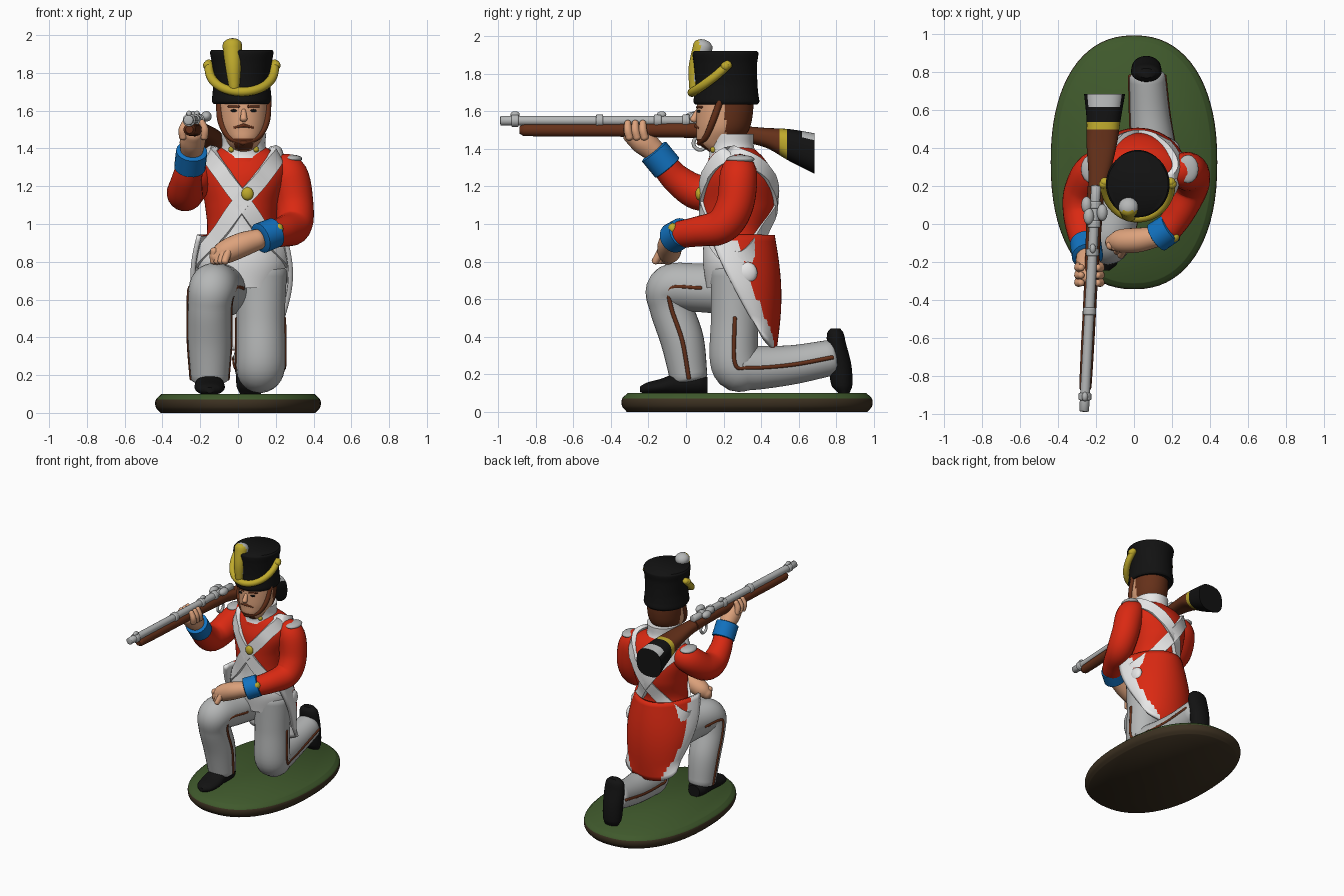
import bpy, bmesh
from math import sin, cos, pi, radians
from mathutils import Vector

if "Cube" in bpy.data.objects:
    bpy.data.objects.remove(bpy.data.objects["Cube"])


def paint(name, *rgb):
    m = bpy.data.materials.new(name)
    m.use_nodes = True
    m.diffuse_color = (*rgb, 1)
    m.node_tree.nodes["Principled BSDF"].inputs["Base Color"].default_value = (*rgb, 1)
    return m


WHITE = paint("white", .82, .82, .82)
GREY = paint("pale grey", .46, .47, .47)
RED = paint("coat red", .7, .022, .006)
BLACK = paint("black", .006, .006, .006)
BROWN = paint("brown", .13, .03, .01)
GOLD = paint("gold", .52, .4, .025)
BLUE = paint("cuff blue", .006, .17, .53)
SKIN = paint("skin", .72, .36, .2)
GREEN = paint("grass green", .05, .1, .025)
EARTH = paint("dark earth", .045, .03, .015)


def interp(keys, s):
    """Smooth curve through keys; the first entry of each key is the parameter."""
    i = max(k for k in range(len(keys) - 1) if k == 0 or keys[k][0] <= s)
    a, b = keys[i], keys[i + 1]
    p, q = keys[max(i - 1, 0)], keys[min(i + 2, len(keys) - 1)]
    h = b[0] - a[0]
    t = (s - a[0]) / h
    out = []
    for j in range(1, len(a)):
        m0 = (b[j] - p[j]) / (b[0] - p[0]) * h
        m1 = (q[j] - a[j]) / (q[0] - a[0]) * h
        out.append(a[j] * (1 - t) ** 2 * (1 + 2 * t) + m0 * t * (1 - t) ** 2
                   + b[j] * t * t * (3 - 2 * t) - m1 * t * t * (1 - t))
    return out


def skin(name, rings, mats, rule=None, closed=True, loop=False):
    """Join rings of points with quads and colour the faces by rule(centre, normal)."""
    bm = bmesh.new()
    rows = [[bm.verts.new(p) for p in r] for r in rings]
    n = len(rows[0])
    for a, b in zip(rows, rows[1:] + rows[:1] if loop else rows[1:]):
        for k in range(n if closed else n - 1):
            bm.faces.new((a[k], a[(k + 1) % n], b[(k + 1) % n], b[k]))
    if closed and not loop:
        bm.faces.new(rows[0])
        bm.faces.new(rows[-1])
    bmesh.ops.recalc_face_normals(bm, faces=bm.faces)
    if rule:
        for f in bm.faces:
            f.material_index = int(rule(f.calc_center_median(), f.normal))
    me = bpy.data.meshes.new(name)
    bm.to_mesh(me)
    bm.free()
    for m in mats:
        me.materials.append(m)
    ob = bpy.data.objects.new(name, me)
    bpy.context.collection.objects.link(ob)
    bpy.ops.object.select_all(action='DESELECT')
    ob.select_set(True)
    bpy.context.view_layer.objects.active = ob
    bpy.ops.object.shade_smooth_by_angle(angle=radians(50))
    return ob


def loft(name, keys, mats, rule=None, axis='z', n=40, steps=6, e=1.0):
    """Oval sections (along, c1, c2, r1, r2) stacked along z or y."""
    rings = []
    count = (len(keys) - 1) * steps
    for i in range(count + 1):
        k, f = divmod(i, steps)
        s = keys[k][0] if f == 0 else keys[k][0] + (keys[k + 1][0] - keys[k][0]) * f / steps
        c1, c2, r1, r2 = interp(keys, s)
        ring = []
        for j in range(n):
            c, d = cos(2 * pi * j / n), sin(2 * pi * j / n)
            u = c1 + r1 * abs(c) ** e * (1 if c > 0 else -1)
            v = c2 + r2 * abs(d) ** e * (1 if d > 0 else -1)
            ring.append((u, v, s) if axis == 'z' else (u, s, v))
        rings.append(ring)
    return skin(name, rings, mats, rule)


def tube(name, pts, mats, rule=None, n=20, steps=6, dome=0.7):
    """Round limb through (x, y, z, radius) points with domed ends."""
    keys = [(i, *p) for i, p in enumerate(pts)]
    path = [interp(keys, i / steps) for i in range((len(pts) - 1) * steps + 1)]
    spots = [(Vector(p[:3]), p[3]) for p in path]
    d0 = (spots[0][0] - spots[1][0]).normalized()
    d1 = (spots[-1][0] - spots[-2][0]).normalized()
    angles = [radians(a) for a in (25, 50, 70, 84)] if dome else []
    ends = [[(c + d * r * dome * sin(a), r * cos(a)) for a in angles]
            for (c, r), d in ((spots[0], d0), (spots[-1], d1))]
    spots = ends[0][::-1] + spots + ends[1]
    rings, u = [], None
    for i, (c, r) in enumerate(spots):
        t = (spots[min(i + 1, len(spots) - 1)][0] - spots[max(i - 1, 0)][0]).normalized()
        if u is None:
            u = t.orthogonal()
        u = (u - t * u.dot(t)).normalized()
        v = t.cross(u)
        rings.append([c + (u * cos(2 * pi * k / n) + v * sin(2 * pi * k / n)) * r for k in range(n)])
    return skin(name, rings, mats, rule)


def ball(name, c, r, mat):
    x, y, z = c
    a, b, h = r
    ks = [(z + h * sin(t), x, y, a * cos(t), b * cos(t)) for t in (radians(d) for d in range(-84, 85, 28))]
    return loft(name, ks, [mat], n=16, steps=2)


# base
loft("base", [(0, 0, .325, .41, .64), (.03, 0, .325, .435, .665), (.07, 0, .325, .435, .665),
              (.1, 0, .325, .405, .635)], [GREEN, EARTH], lambda c, n: n.z < .45, n=72, e=.88)

# torso with white waist
body = [(.66, .02, .26, .19, .15), (.8, .02, .27, .235, .18), (.95, .02, .26, .185, .165),
        (1.1, .02, .28, .195, .195), (1.25, .03, .28, .23, .19), (1.35, .03, .27, .21, .145),
        (1.42, .03, .25, .09, .09)]
loft("coat_body", body, [RED, WHITE],
     lambda c, n: (c.y < .27 and c.z < 1.13 - abs(c.x - .04) * 1.3) or c.z < .75, n=72, steps=10)

# coat skirt, open at the front, white turnbacks and lining
rows = []
for i in range(19):
    t = i / 18
    edge, back = .13 + .27 * t ** 1.2, .46 + .03 * sin(pi * t) + .01 * t
    rx = .225 + .04 * sin(pi * min(1, t * 1.2)) - .015 * t
    rows.append([(.02 + rx * sin(a), edge + (back - edge) * cos(a), .94 - .61 * t + .08 * t * (1 - cos(a)))
                 for a in (radians(-90 + 6 * k) for k in range(31))])
skirt = skin("coat_skirt", rows, [RED, WHITE],
             lambda c, n: c.y < .28 + .38 * (.85 - c.z) and abs(c.x - .02) > .12, closed=False)
mod = skirt.modifiers.new("thickness", 'SOLIDIFY')
mod.thickness, mod.offset, mod.material_offset = .025, 0, 1 if skirt.data.polygons[280].normal.y > 0 else 0

# crossed belts wrapping the torso
belt = [(i, a, z) for i, (a, z) in enumerate([(78, 1.38), (42, 1.32), (8, 1.16), (-40, .95), (-90, .81),
                                              (-140, .92), (-180, 1.1), (-225, 1.3), (-282, 1.38)])]


def on_body(a, z, off=0):
    cx, cy, rx, ry = interp(body, z)
    return Vector((cx + (rx + off) * sin(a), cy - (ry + off) * cos(a), z))


for side, label in ((1, "left"), (-1, "right")):
    pts = [(side * radians(a), z) for a, z in (interp(belt, i / 8) for i in range(65))]
    rings = []
    for i, (a, z) in enumerate(pts):
        p = on_body(a, z)
        t = on_body(*pts[min(i + 1, 64)]) - on_body(*pts[max(i - 1, 0)])
        out = Vector((sin(a), -cos(a), .25 if z > 1.25 else 0)).normalized()
        w = t.cross(out).normalized() * .042
        rings.append([p - w - out * .02, p + w - out * .02, p + w + out * .014, p - w + out * .014])
    skin(label + "_belt", rings, [WHITE], loop=True)
ball("belt_badge", (.05, .07, 1.16), (.032, .02, .035), GOLD)
ball("hip_pouch", (.25, .32, .74), (.03, .06, .06), WHITE)

# collar with buttons
loft("collar", [(1.33, .03, .25, .15, .135), (1.37, .03, .25, .13, .125), (1.42, .03, .24, .115, .12),
                (1.48, .03, .235, .12, .125)], [WHITE, RED], lambda c, n: c.z < 1.35)
for x in (-.035, .095):
    ball("collar_button", (x, .145, 1.395), (.016, .016, .016), GOLD)

# head
loft("head", [(1.38, .03, .2, .06, .07), (1.43, .03, .175, .085, .11), (1.5, .03, .195, .12, .14),
              (1.58, .03, .205, .13, .15), (1.67, .03, .21, .13, .15)], [SKIN, BROWN],
     lambda c, n: (c.y > .21 and c.z > 1.47) or (c.z < 1.455 and abs(c.x - .03) < .05 and c.y < .12), n=64)
tube("nose", [(.03, .06, 1.6, .012), (.03, .04, 1.555, .02)], [SKIN], n=12)
for s in (-1, 1):
    tube("chin_strap", [(.03 + s * .13, .18, 1.65, .018), (.03 + s * .12, .14, 1.54, .018),
                        (.03 + s * .075, .105, 1.46, .016), (.03, .07, 1.43, .014)], [BROWN], n=10)
    tube("moustache", [(.03, .052, 1.522, .01), (.03 + s * .05, .072, 1.51, .007)], [BROWN], n=8)
    ball("eye", (.03 + s * .05, .07, 1.6), (.019, .012, .008), BLACK)
    tube("brow", [(.03 + s * .025, .06, 1.622, .007), (.03 + s * .08, .085, 1.622, .006)], [BROWN], n=8)

# hat with cord and plume
loft("hat", [(1.635, .02, .215, .15, .165), (1.65, .02, .215, .158, .175), (1.69, .02, .215, .155, .17),
             (1.75, .02, .215, .15, .165), (1.85, .02, .21, .158, .168), (1.91, .02, .21, .168, .175),
             (1.922, .02, .21, .16, .165)], [BLACK], n=48)
tube("hat_cord", [(.02 + .175 * sin(radians(a)), .21 - .178 * cos(radians(a)), 1.7 + .15 * (a / 95) ** 2, .024)
                  for a in range(-95, 96, 19)], [GOLD], n=12)
for s in (-1, 1):
    ball("cord_knob", (.02 + s * .18, .21, 1.84), (.025, .025, .025), GOLD)
tube("plume", [(-.02, .045, 1.72, .028), (-.025, .055, 1.83, .042), (-.03, .09, 1.945, .053)],
     [GREY, GOLD], lambda c, n: n.y < -.25 or c.z < 1.76)

# arms, cuffs and hands
tube("left_sleeve", [(.2, .28, 1.3, .075), (.27, .28, 1.26, .1), (.3, .26, 1.1, .1), (.295, .19, .99, .095),
                     (.24, .06, .96, .08), (.18, -.03, .945, .072)], [RED])
tube("left_cuff", [(.195, -.02, .955, .08), (.12, -.07, .925, .082)], [BLUE], dome=.1)
ball("left_cuff_patch", (.215, -.07, .975), (.025, .025, .03), GOLD)
tube("left_hand", [(.11, -.07, .92, .055), (.02, -.085, .89, .065), (-.07, -.09, .85, .062),
                   (-.12, -.1, .82, .04)], [SKIN])
for i in range(4):
    tube("left_finger", [(-.05 - .025 * i, -.13 + .005 * i, .86, .022), (-.07 - .02 * i, -.165 + .02 * i, .8, .019)],
         [SKIN], n=10)
tube("right_sleeve", [(-.12, .3, 1.3, .08), (-.21, .28, 1.27, .1), (-.27, .17, 1.18, .1), (-.28, .06, 1.17, .095),
                      (-.27, -.05, 1.24, .08), (-.25, -.12, 1.32, .07)], [RED])
tube("right_cuff", [(-.255, -.1, 1.3, .083), (-.245, -.17, 1.385, .083)], [BLUE], dome=.1)
tube("right_hand", [(-.245, -.17, 1.39, .06), (-.24, -.23, 1.44, .068), (-.235, -.29, 1.485, .055)], [SKIN])
for s in (-1, 1):
    for i in range(3):
        y = -.22 - .04 * i
        tube("right_finger", [(-.235 + s * .055, y, 1.46, .022), (-.235 + s * .058, y - .01, 1.5, .022),
                              (-.235 + s * .042, y - .01, 1.54, .018)], [SKIN], n=10)
for x, z in ((.285, 1.345), (-.225, 1.355)):
    ball("shoulder_wing", (x, .29, z), (.055, .075, .022), GREY)

# legs with side stripes
legs = {"right": [(-.07, .3, .65, .14), (-.1, .08, .66, .13), (-.135, -.08, .66, .125), (-.15, -.08, .56, .115),
                  (-.15, -.02, .38, .115), (-.15, .015, .18, .1)],
        "left": [(.12, .27, .75, .14), (.12, .26, .5, .128), (.12, .26, .26, .13), (.11, .34, .235, .12),
                 (.085, .56, .25, .105), (.07, .78, .29, .095)]}
for label, pts in legs.items():
    tube(label + "_trouser_leg", pts, [GREY], dome=.3, n=28, steps=8)
    for s in (-1, 1):
        tube(label + "_stripe", [(x + s * (r - .005), y, z, .012) for x, y, z, r in pts[1:]], [BROWN], n=8)

# boots
loft("right_boot", [(-.245, -.15, .12, .02, .015), (-.21, -.15, .125, .06, .03), (-.13, -.15, .135, .08, .042),
                    (-.04, -.15, .15, .075, .06), (.07, -.15, .15, .075, .06), (.115, -.15, .14, .05, .045)],
     [BLACK], axis='y')
loft("left_boot", [(.1, .065, .84, .055, .03), (.14, .065, .83, .072, .055), (.25, .065, .82, .078, .06),
                   (.37, .065, .8, .08, .05), (.42, .065, .795, .07, .043), (.445, .065, .795, .045, .025)], [BLACK])


# musket
def gun_x(y):
    return -.2 + (y - .2) * .053


tube("barrel", [(gun_x(y), y, 1.55, .026) for y in (-.985, -.6, -.2, .2)], [GREY], dome=.2)
loft("fore_stock", [(y, gun_x(y), 1.5, r, r) for y, r in ((-.885, .02), (-.86, .032), (-.3, .036), (.2, .045))],
     [BROWN], axis='y')
loft("butt_stock", [(.1, gun_x(.1), 1.5, .04, .04), (.25, -.185, 1.485, .055, .042), (.42, -.17, 1.46, .08, .052),
                    (.55, -.16, 1.42, .09, .085), (.685, -.155, 1.375, .108, .108)], [BROWN, GOLD, BLACK, GREY],
     lambda c, n: 0 if c.y < .5 else 1 if c.y < .535 else 3 if c.y > .62 and n.z > .6 else 2,
     axis='y', steps=10, e=.8)
for y in (-.91, -.46, -.15, .0, .1):
    tube("barrel_band", [(gun_x(y), y - .015, 1.55, .034), (gun_x(y), y + .015, 1.55, .034)], [GREY], dome=.2)
for y in (-.91, -.13):
    ball("sight", (gun_x(y), y, 1.582), (.016, .025, .018), GREY)
for x, y, z in ((-.03, .04, 1.57), (-.045, .1, 1.56), (.04, .06, 1.57)):
    ball("lock_part", (gun_x(y) + x, y, z), (.028, .045, .028), GREY)
tube("trigger_guard", [(gun_x(.07), .075 + .035 * cos(a), 1.43 + .035 * sin(a), .01)
                       for a in (radians(20 * k) for k in range(19))], [GREY], n=8, steps=2)
